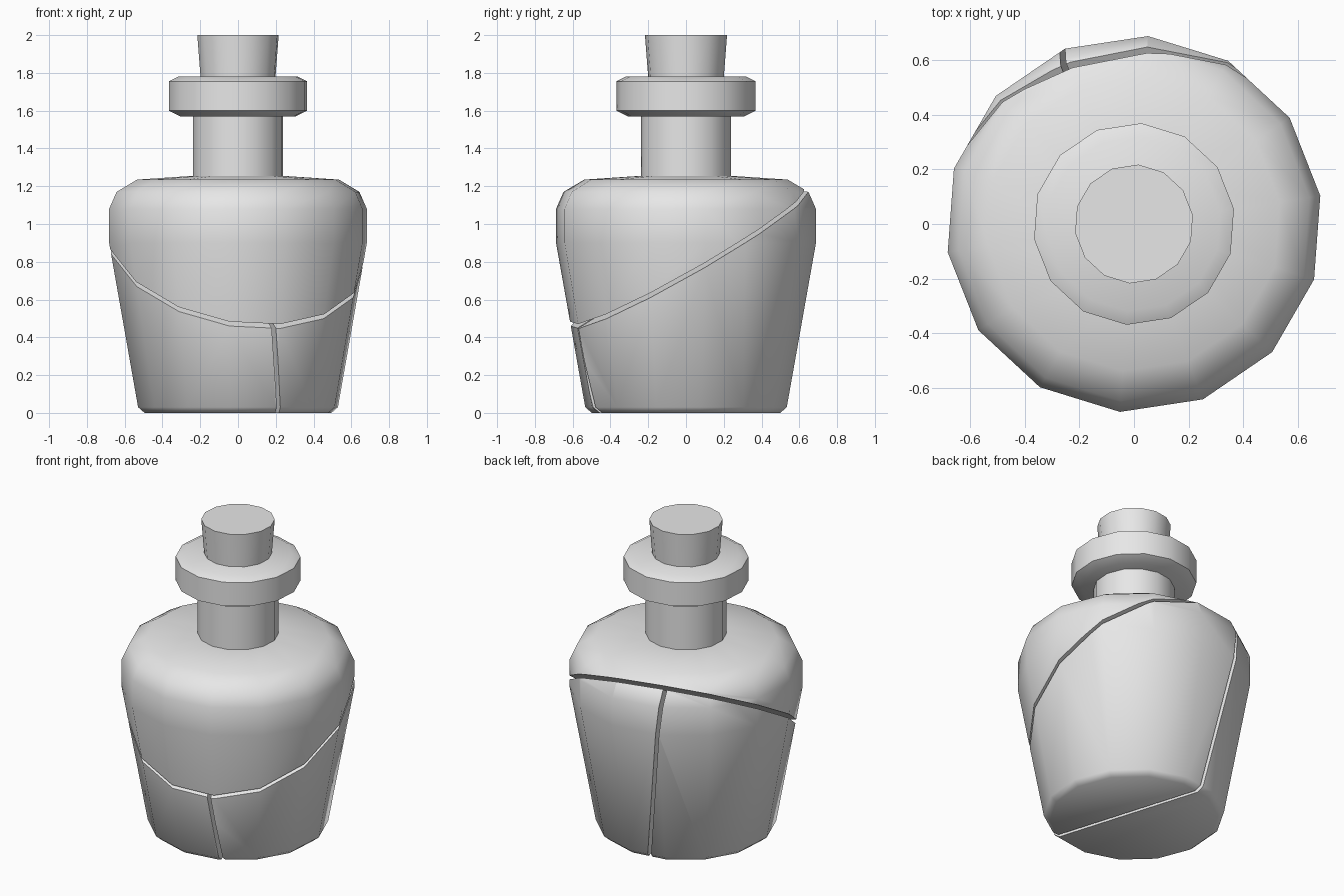
import bpy, bmesh, math
from mathutils import Vector

SIDES = 14
TURN = math.radians(8.6)
GAP = 0.022

cube = bpy.data.objects.get("Cube")
if cube:
    bpy.data.objects.remove(cube)

grey = bpy.data.materials.new("plain_grey")
grey.use_nodes = True
grey.diffuse_color = (0.8, 0.8, 0.8, 1)
grey.node_tree.nodes["Principled BSDF"].inputs["Base Color"].default_value = (0.8, 0.8, 0.8, 1)


def lathe(profile):
    """Closed solid of revolution from (radius, height) points, bottom to top."""
    bm = bmesh.new()
    rings = []
    for r, z in profile:
        angles = [TURN + math.tau * i / SIDES for i in range(SIDES)]
        rings.append([bm.verts.new((r * math.cos(a), r * math.sin(a), z)) for a in angles])
    for low, high in zip(rings, rings[1:]):
        for i in range(SIDES):
            j = (i + 1) % SIDES
            bm.faces.new((low[i], low[j], high[j], high[i]))
    bm.faces.new(rings[0][::-1])
    bm.faces.new(rings[-1])
    return bm


def keep_side(bm, normal, offset, side):
    """Keep the solid on one side of a plane, half a gap away, and cap the cut."""
    n = Vector(normal)
    point = n * (offset / n.length_squared)
    n = n.normalized() * side
    bmesh.ops.bisect_plane(bm, geom=bm.verts[:] + bm.edges[:] + bm.faces[:],
                           plane_co=point + n * GAP / 2, plane_no=n, clear_inner=True)
    rim = [e for e in bm.edges if e.is_boundary]
    bmesh.ops.holes_fill(bm, edges=rim, sides=0)


def finish(name, bm):
    bmesh.ops.recalc_face_normals(bm, faces=bm.faces[:])
    mesh = bpy.data.meshes.new(name)
    bm.to_mesh(mesh)
    bm.free()
    mesh.materials.append(grey)
    obj = bpy.data.objects.new(name, mesh)
    bpy.context.collection.objects.link(obj)
    bpy.ops.object.select_all(action='DESELECT')
    obj.select_set(True)
    bpy.context.view_layer.objects.active = obj
    bpy.ops.object.shade_smooth_by_angle(angle=math.radians(55))


# Broken body: a sloping crack, and an upright crack through the lower part
body = [(0.50, 0), (0.535, 0.03), (0.69, 0.9), (0.69, 1.08),
        (0.65, 1.17), (0.54, 1.235), (0.24, 1.255)]
slope_crack = ((0.14, -0.575, 1), 0.817)
upright_crack = ((0.97, 0.3, 0.12), 0.066)
pieces = {
    "body_upper": [(slope_crack, 1)],
    "body_lower_left": [(slope_crack, -1), (upright_crack, 1)],
    "body_lower_right": [(slope_crack, -1), (upright_crack, -1)],
}
for name, cuts in pieces.items():
    bm = lathe(body)
    for (normal, offset), side in cuts:
        keep_side(bm, normal, offset, side)
    finish(name, bm)

# Neck, rim and stopper
finish("neck", lathe([(0.24, 1.25), (0.24, 1.59)]))
finish("rim", lathe([(0.31, 1.57), (0.37, 1.6), (0.37, 1.755), (0.32, 1.78)]))
finish("stopper", lathe([(0.2, 1.77), (0.218, 2.0)]))
